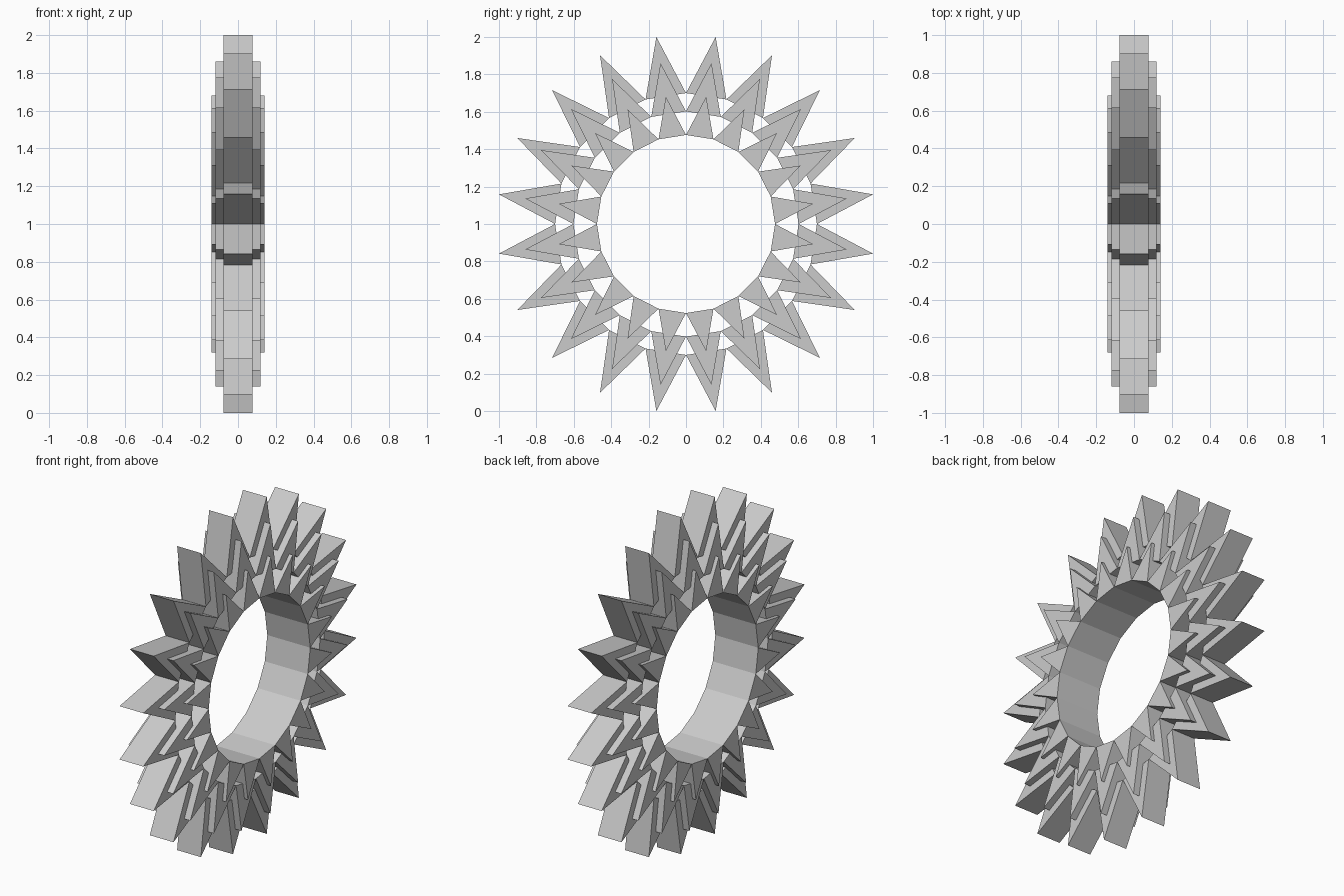
import bpy
import bmesh
from math import sin, cos, pi

if "Cube" in bpy.data.objects:
    bpy.data.objects.remove(bpy.data.objects["Cube"])

SPIKES = 20
TIP = 1 / cos(pi / SPIKES)   # tip radius giving a 2 unit span
BASE = 0.70                  # radius of the spike base corners


def polar(x, r, a):
    return (x, r * sin(a), 1 + r * cos(a))


def spike_ring(name, scale, half_width):
    """Ring of triangular prisms touching at their base corners."""
    bm = bmesh.new()
    step = 2 * pi / SPIKES
    for i in range(SPIKES):
        a = i * step
        outline = [(BASE, a), (TIP, a + step / 2), (BASE, a + step)]
        face = bm.faces.new([bm.verts.new(polar(-half_width, r * scale, t)) for r, t in outline])
        ext = bmesh.ops.extrude_face_region(bm, geom=[face], use_keep_orig=True)
        verts = [v for v in ext["geom"] if isinstance(v, bmesh.types.BMVert)]
        bmesh.ops.translate(bm, verts=verts, vec=(2 * half_width, 0, 0))
    bmesh.ops.recalc_face_normals(bm, faces=bm.faces)
    mesh = bpy.data.meshes.new(name)
    bm.to_mesh(mesh)
    bm.free()
    obj = bpy.data.objects.new(name, mesh)
    bpy.context.collection.objects.link(obj)
    return obj


# Three nested rings: smaller ones are wider
spike_ring("outer_spike_ring", 1.0, 0.078)
spike_ring("middle_spike_ring", 0.86, 0.118)
spike_ring("inner_spike_ring", 0.68, 0.141)
